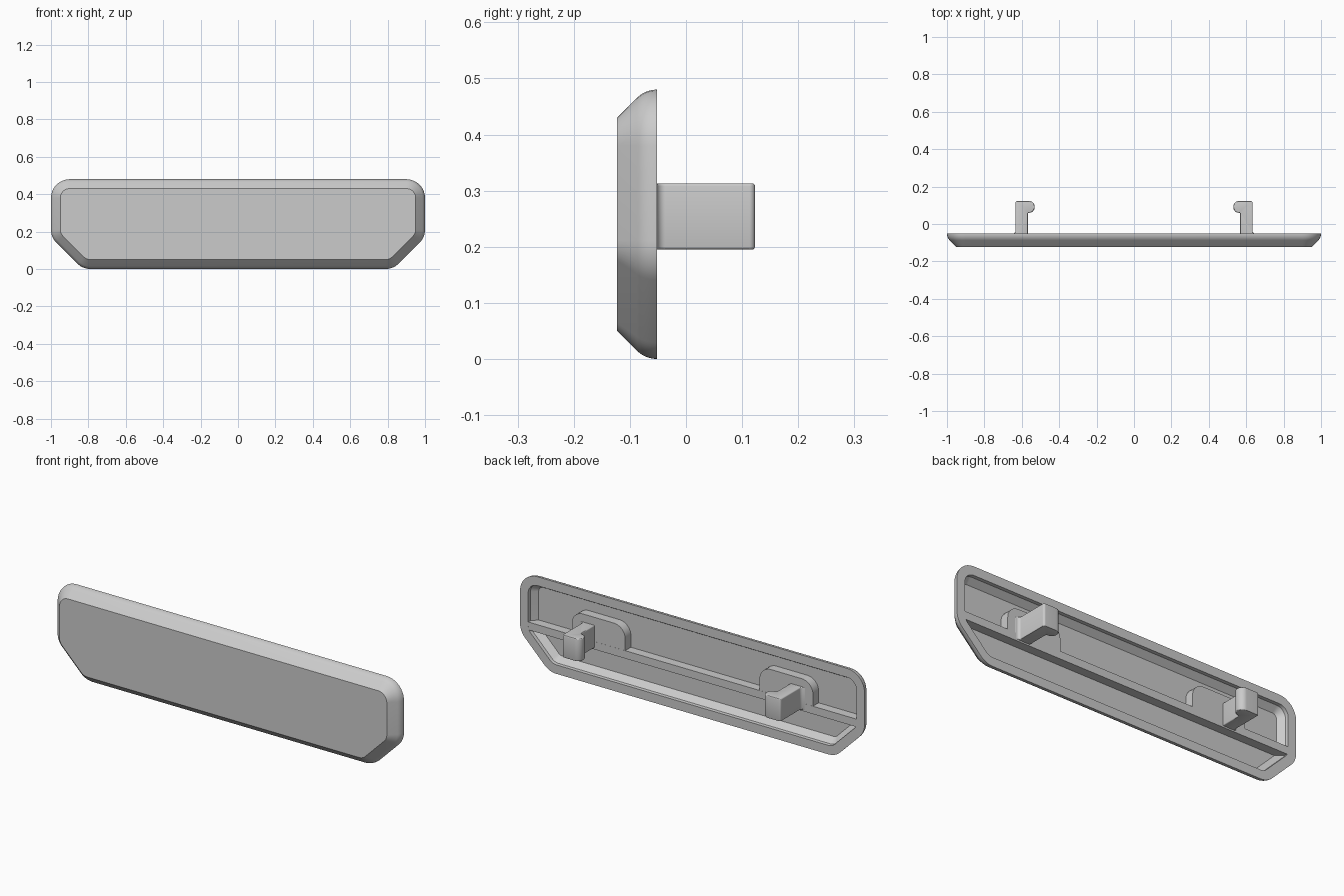
import bpy
import bmesh
from math import cos, sin, pi, radians, tan
from mathutils import Vector

cube = bpy.data.objects.get("Cube")
if cube:
    bpy.data.objects.remove(cube, do_unlink=True)

# Single grey plastic
GREY = (0.6, 0.6, 0.6, 1)
grey = bpy.data.materials.new("grey_plastic")
grey.use_nodes = True
grey.diffuse_color = GREY
grey.node_tree.nodes["Principled BSDF"].inputs["Base Color"].default_value = GREY

BACK, FRONT, FLOOR = -0.052, -0.123, -0.1


def finish(bm, name, bevel=0):
    bmesh.ops.recalc_face_normals(bm, faces=bm.faces[:])
    if bevel:
        sharp = [e for e in bm.edges if e.calc_face_angle(0) > radians(40)]
        bmesh.ops.bevel(bm, geom=sharp, offset=bevel, segments=3,
                        profile=0.5, affect='EDGES')
    mesh = bpy.data.meshes.new(name)
    bm.to_mesh(mesh)
    bm.free()
    mesh.shade_smooth()
    mesh.set_sharp_from_angle(angle=radians(30))
    mesh.materials.append(grey)
    obj = bpy.data.objects.new(name, mesh)
    bpy.context.collection.objects.link(obj)


def rounded(corners, steps=8):
    """Round each (u, v, radius) corner of a polygon."""
    points = []
    for i, (u, v, r) in enumerate(corners):
        p = Vector((u, v))
        if not r:
            points.append(p)
            continue
        a = (Vector(corners[i - 1][:2]) - p).normalized()
        b = (Vector(corners[(i + 1) % len(corners)][:2]) - p).normalized()
        half = a.angle(b) / 2
        centre = p + (a + b).normalized() * r / sin(half)
        start = p + a * r / tan(half) - centre
        end = p + b * r / tan(half) - centre
        for k in range(steps + 1):
            points.append(centre + start.lerp(end, k / steps).normalized() * r)
    return points


def prism(name, points, place, low, high, bevel=0):
    """Extrude a profile between two levels; place maps (u, v, level) to 3D."""
    bm = bmesh.new()
    rings = [[bm.verts.new(place(p.x, p.y, t)) for p in points] for t in (low, high)]
    for ring in rings:
        bm.faces.new(ring)
    bridge(bm, *rings)
    finish(bm, name, bevel)


def bridge(bm, a, b):
    for i in range(len(a)):
        bm.faces.new((a[i - 1], a[i], b[i], b[i - 1]))


# Hollow cover: inset rings of one outline, from the front face round to the floor
R = 0.1
ARCS = [(0.9, 0.38, 0, 90), (-0.9, 0.38, 90, 180),
        (-0.9, 0.211, 180, 225), (-0.789, 0.1, 225, 270),
        (0.789, 0.1, 270, 315), (0.9, 0.211, 315, 360)]


def outline(bm, y, inset):
    ring = []
    for cx, cz, start, end in ARCS:
        for k in range(9):
            a = radians(start + (end - start) * k / 8)
            ring.append(bm.verts.new((cx + (R - inset) * cos(a), y,
                                      cz + (R - inset) * sin(a))))
    return ring


bm = bmesh.new()
EDGE = 0.05
levels = [(FRONT, 0.05)]
for k in range(7):
    a = pi / 4 * (1 - k / 6)
    levels.append((BACK - EDGE * sin(a), EDGE * (1 - cos(a))))
levels += [(BACK, 0.047), (-0.07, 0.048), (FLOOR, 0.075)]
rings = [outline(bm, y, inset) for y, inset in levels]
for a, b in zip(rings, rings[1:]):
    bridge(bm, a, b)
bm.faces.new(rings[0])
bm.faces.new(rings[-1])
finish(bm, "cover_shell")


def upright(u, v, t):
    return (u, t, v)


def flat(u, v, t):
    return (u, v, t)


# Stiffening rib across the inside
rib = rounded([(-0.96, 0.187, 0), (0.96, 0.187, 0), (0.96, 0.228, 0), (-0.96, 0.228, 0)])
prism("stiffening_rib", rib, upright, FLOOR - 0.005, BACK - 0.0005)

# Mounting pad and hooked clip on each side
for side, s in (("left", 1), ("right", -1)):
    pad = rounded([(s * 0.39, 0.19, 0), (s * 0.70, 0.19, 0),
                   (s * 0.70, 0.355, 0.065), (s * 0.39, 0.355, 0.065)])
    prism(side + "_clip_pad", pad, upright, FLOOR - 0.005, BACK - 0.001)

    clip = rounded([(s * 0.568, -0.07, 0), (s * 0.655, -0.07, 0), (s * 0.655, BACK, 0),
                    (s * 0.634, BACK, 0.015), (s * 0.634, 0.123, 0.01),
                    (s * 0.531, 0.123, 0.03), (s * 0.531, 0.06, 0.03),
                    (s * 0.568, 0.06, 0.006)])
    prism(side + "_clip", clip, flat, 0.195, 0.313, bevel=0.005)
